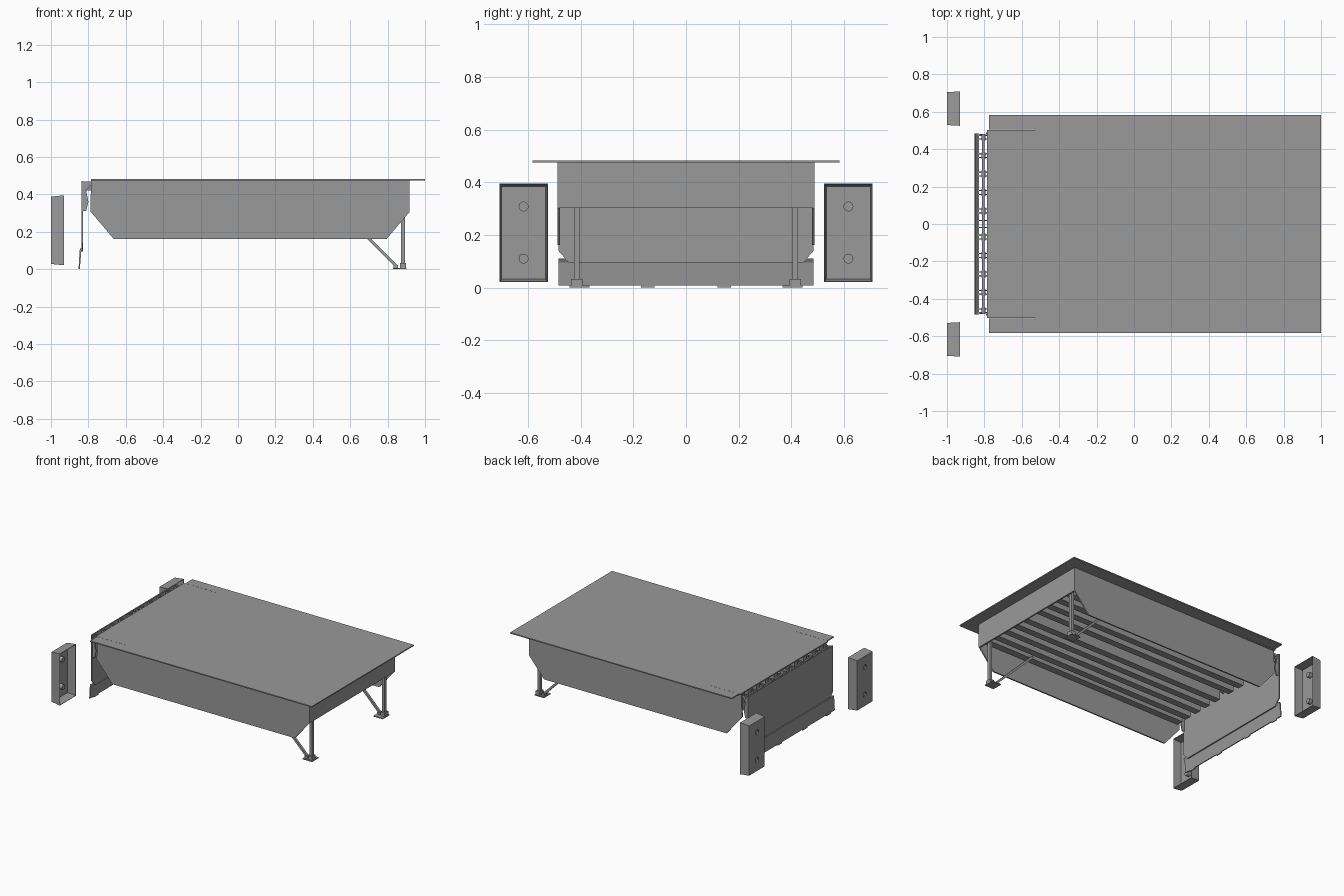
import bpy, bmesh, math
from mathutils import Vector

if "Cube" in bpy.data.objects:
    bpy.data.objects.remove(bpy.data.objects["Cube"])

steel = bpy.data.materials.new("dark_steel")
steel.diffuse_color = (.32, .32, .32, 1)
steel.use_nodes = True
steel.node_tree.nodes["Principled BSDF"].inputs["Base Color"].default_value = steel.diffuse_color


def make(name, bm):
    bmesh.ops.recalc_face_normals(bm, faces=bm.faces[:])
    me = bpy.data.meshes.new(name)
    bm.to_mesh(me)
    bm.free()
    me.materials.append(steel)
    ob = bpy.data.objects.new(name, me)
    bpy.context.collection.objects.link(ob)
    return ob


def prism(name, pts, axis, lo, hi):
    """Extrude a 2D outline along an axis; pts are the other two axes in order."""
    bm = bmesh.new()
    rows = []
    for d in (lo, hi):
        row = []
        for p in pts:
            c = list(p)
            c.insert(axis, d)
            row.append(bm.verts.new(c))
        rows.append(row)
    n = len(pts)
    bm.faces.new(rows[0])
    bm.faces.new(rows[1][::-1])
    for i in range(n):
        j = (i + 1) % n
        bm.faces.new((rows[0][i], rows[0][j], rows[1][j], rows[1][i]))
    return make(name, bm)


def box(name, x0, x1, y0, y1, z0, z1):
    return prism(name, [(x0, y0), (x1, y0), (x1, y1), (x0, y1)], 2, z0, z1)


def rod(name, a, b, r, sides=16):
    a, b = Vector(a), Vector(b)
    bm = bmesh.new()
    bmesh.ops.create_cone(bm, cap_ends=True, segments=sides, radius1=r, radius2=r, depth=(b - a).length)
    ob = make(name, bm)
    ob.location = (a + b) / 2
    ob.rotation_euler = (b - a).to_track_quat('Z', 'Y').to_euler()
    for f in ob.data.polygons:
        f.use_smooth = len(f.vertices) == 4
    return ob


def band(y, t):
    return y - t / 2, y + t / 2


# Deck plate with two hairline slits at the lip end
half = [(1, .583), (-.775, .583), (-.775, .5045), (-.53, .5045), (-.53, .5035), (-.785, .5035)]
prism("deck_plate", half + [(x, -y) for x, y in reversed(half)], 2, .475, .483)

# Rear frame plate
box("rear_plate", .905, .916, -.488, .488, .303, .475)

# Side skirts
skirt = [(-.785, .475), (.916, .475), (.916, .305), (.795, .162), (-.665, .162), (-.79, .31)]
for s, side in ((-1, "front"), (1, "back")):
    prism(side + "_skirt", skirt, 1, *band(s * .483, .010))

# Deck beams, and lip hinge lugs in pairs around each sleeve
for i in range(5):
    for s in (-1, 1):
        y = s * (.07 + .0985 * i)
        box("deck_beam", -.77, .905, *band(s * min(abs(y), .45), .05), .34, .475)
        for t in (-.010, .010):
            lug = [(-.83, .468), (-.785, .468), (-.785, .45), (-.81, .425), (-.83, .42)]
            prism("lip_lug", lug, 1, *band(y + t, .006))
        rod("hinge_sleeve", (-.805, y - .018, .455), (-.805, y + .018, .455), .011)
for s in (-1, 1):
    box("centre_lug", -.83, -.77, *band(s * .018, .006), .42, .468)
rod("hinge_pin", (-.805, -.478, .455), (-.805, .478, .455), .007)

# Hanging lip with chamfered lower corners, end gussets and lower toe plate
lip = [(.485, .472), (.485, .14), (.445, .095), (-.445, .095), (-.485, .14), (-.485, .472)]
prism("lip_plate", lip, 0, -.838, -.829)
for s in (-1, 1):
    prism("lip_gusset", [(-.83, .47), (-.822, .47), (-.800, .36), (-.812, .31), (-.83, .31)],
          1, *band(s * .478, .008))
toe = [(-.852, .008), (-.845, .008), (-.838, .095), (-.829, .11), (-.845, .11), (-.847, .095)]
prism("lip_toe_plate", toe, 1, -.485, .485)
for y in (-.415, -.145, .145, .415):
    box("toe_tab", -.852, -.845, *band(y, .05), 0, .015)

# Rear support legs with feet and diagonal braces
for s in (-1, 1):
    y = s * .415
    box("rear_leg", .871, .892, *band(y, .022), .005, .36)
    box("leg_foot", .828, .902, *band(s * .405, .075), 0, .007)
    box("leg_socket", .866, .898, *band(y, .042), .007, .033)
    box("brace_lug", .832, .856, *band(y, .03), .007, .022)
    prism("leg_brace", [(.842, .010), (.853, .020), (.525, .350), (.514, .340)], 1, *band(y, .016))

# Dock bumpers: thin shells, open on the inner side, with bolt bosses
for s in (-1, 1):
    bm = bmesh.new()
    rings = []
    for x, w, h in ((-1, .088, .180), (-.93, .092, .187), (-.93, .089, .184), (-.990, .084, .176)):
        rings.append([bm.verts.new((x, s * .617 + a * w, .208 + b * h))
                      for a, b in ((-1, -1), (1, -1), (1, 1), (-1, 1))])
    for r0, r1 in zip(rings, rings[1:]):
        for i in range(4):
            j = (i + 1) % 4
            bm.faces.new((r0[i], r0[j], r1[j], r1[i]))
    bm.faces.new(rings[0])
    bm.faces.new(rings[3])
    bumper = make("dock_bumper", bm)
    for z in (.11, .308):
        cutter = rod("bolt_hole_cutter", (-1.02, s * .617, z), (-.95, s * .617, z), .018, 24)
        cutter.hide_render = True
        cutter.hide_viewport = True
        cutter.display_type = 'WIRE'
        m = bumper.modifiers.new("bolt_hole", 'BOOLEAN')
        m.operation = 'DIFFERENCE'
        m.solver = 'EXACT'
        m.object = cutter
        rod("bolt_boss", (-.992, s * .617, z), (-.965, s * .617, z), .0185, 24)
